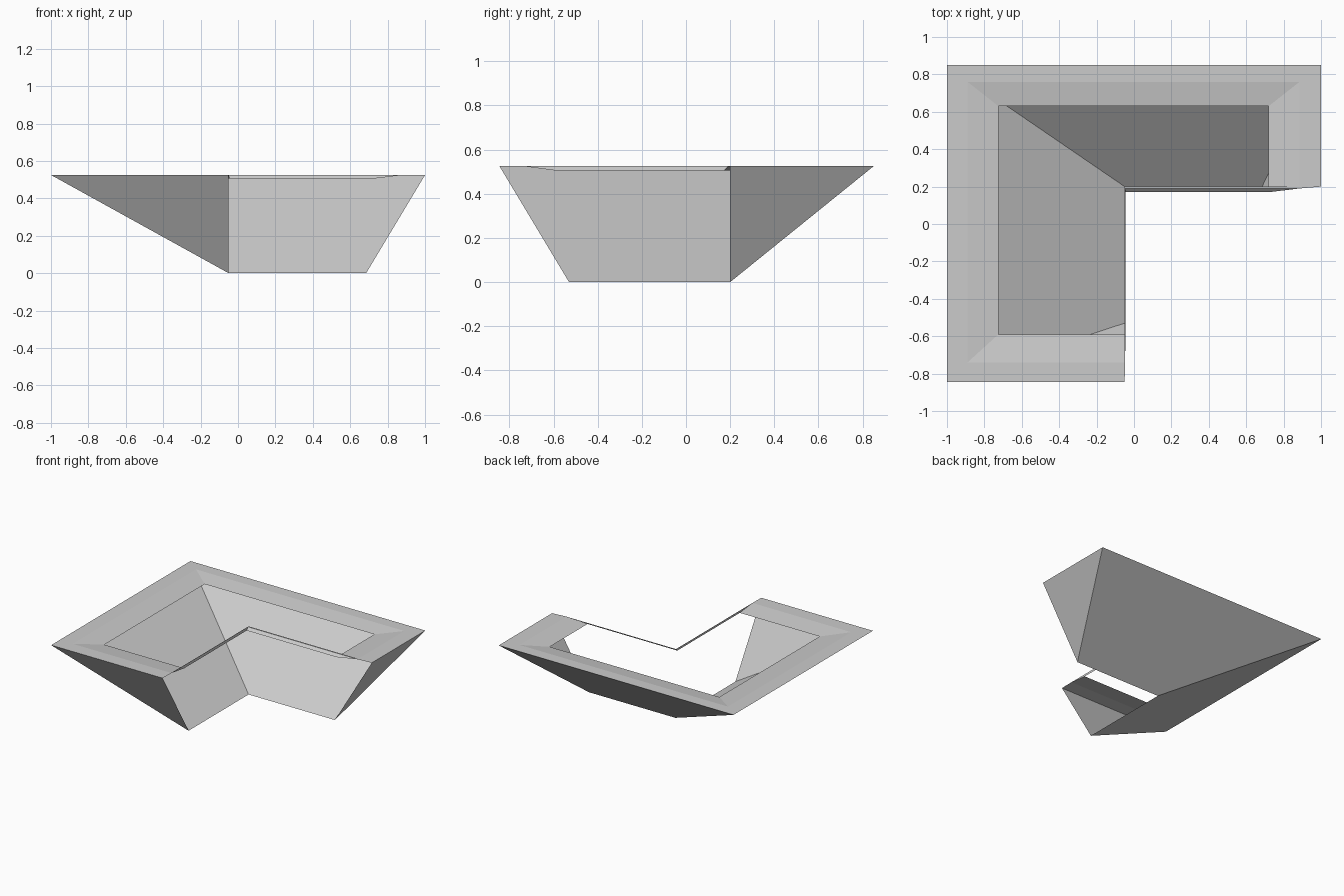
import bpy

# Remove the default cube
cube = bpy.data.objects.get("Cube")
if cube:
    bpy.data.objects.remove(cube, do_unlink=True)

TOP, LIP = 0.525, 0.505

grey = bpy.data.materials.new("light grey")
grey.use_nodes = True
grey.diffuse_color = (0.6, 0.6, 0.6, 1)
grey.node_tree.nodes["Principled BSDF"].inputs["Base Color"].default_value = (0.6, 0.6, 0.6, 1)


def add_part(name, verts, faces):
    mesh = bpy.data.meshes.new(name)
    mesh.from_pydata(verts, [], faces)
    mesh.materials.append(grey)
    obj = bpy.data.objects.new(name, mesh)
    bpy.context.scene.collection.objects.link(obj)
    return obj


def corner_ring(left, right, front, back, inner_x, inner_y, z):
    """L-shaped loop, counter-clockwise from the front left-hand corner."""
    plan = [(left, front), (inner_x, front), (inner_x, inner_y),
            (right, inner_y), (right, back), (left, back)]
    return [(x, y, z) for x, y in plan]


# L-shaped rim: level outer band, then a shallow slope down to the opening
rings = [
    corner_ring(-1, 1, -0.845, 0.85, -0.05, 0.20, TOP),
    corner_ring(-0.89, 0.885, -0.74, 0.76, -0.048, 0.19, TOP),
    corner_ring(-0.725, 0.72, -0.59, 0.63, -0.045, 0.17, LIP),
]
rim_faces = []
for r in range(len(rings) - 1):
    for i in range(6):
        j = (i + 1) % 6
        a, b = r * 6, (r + 1) * 6
        rim_faces.append((a + i, a + j, b + j, b + i))
add_part("rim", sum(rings, []), rim_faces)

# Sloping walls running down to an L-shaped keel, open on the inner sides
outer = rings[0]
front_tip, corner_tip, right_tip = (-0.05, -0.53, 0), (-0.05, 0.20, 0), (0.685, 0.20, 0)
walls = {
    "side_wall": [outer[5], corner_tip, front_tip, outer[0]],
    "back_wall": [outer[4], right_tip, corner_tip, outer[5]],
    "front_end_wall": [outer[0], front_tip, outer[1]],
    "left_end_wall": [outer[3], right_tip, outer[4]],
}
for name, corners in walls.items():
    add_part(name, corners, [tuple(range(len(corners)))])
